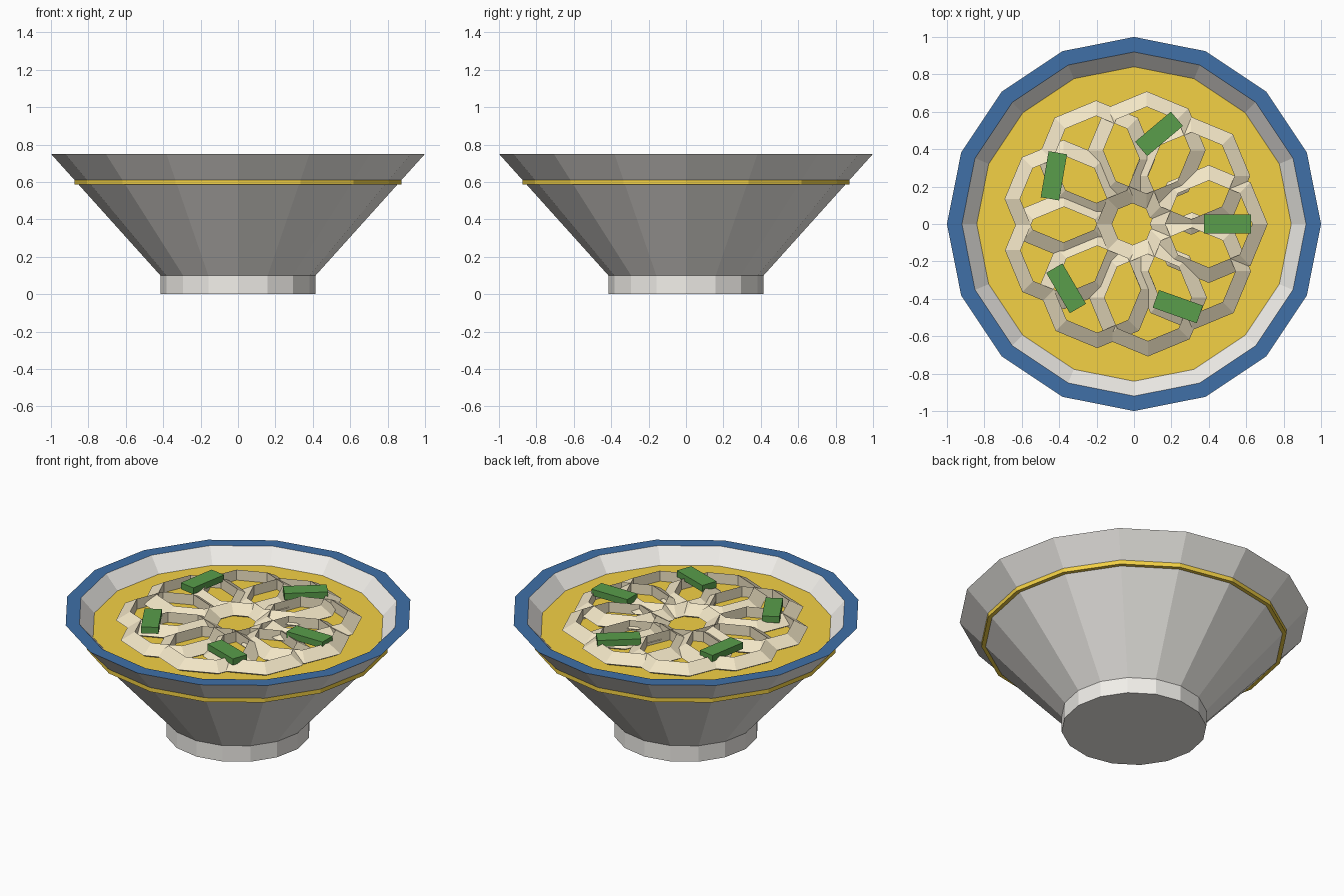
import bpy, bmesh
from math import cos, sin, pi

if "Cube" in bpy.data.objects:
    bpy.data.objects.remove(bpy.data.objects["Cube"])

SIDES = 16


def material(name, rgb):
    m = bpy.data.materials.new(name)
    m.diffuse_color = (*rgb, 1)
    m.use_nodes = True
    m.node_tree.nodes["Principled BSDF"].inputs["Base Color"].default_value = m.diffuse_color
    return m


def lathe(name, profile, mat=None, sides=SIDES):
    """Revolve (radius, z) points around z; radius 0 closes the surface."""
    bm = bmesh.new()
    rings = []
    for r, z in profile:
        if r == 0:
            rings.append([bm.verts.new((0, 0, z))] * sides)
        else:
            rings.append([bm.verts.new((r * cos(2 * pi * i / sides), r * sin(2 * pi * i / sides), z))
                          for i in range(sides)])
    for a, b in zip(rings, rings[1:]):
        for i in range(sides):
            j = (i + 1) % sides
            corners = list(dict.fromkeys((a[i], a[j], b[j], b[i])))
            bm.faces.new(corners)
    # merge the flat fans into single n-gon caps
    centres = [v for v in bm.verts if v.co.xy.length < 1e-6]
    bmesh.ops.dissolve_verts(bm, verts=centres)
    mesh = bpy.data.meshes.new(name)
    bm.to_mesh(mesh)
    bm.free()
    ob = bpy.data.objects.new(name, mesh)
    bpy.context.collection.objects.link(ob)
    if mat:
        mesh.materials.append(mat)
    return ob


white = material("ceramic_white", (0.88, 0.86, 0.82))
blue = material("glaze_blue", (0.05, 0.16, 0.39))
yellow = material("broth_yellow", (0.9, 0.64, 0.06))
cream = material("noodle_cream", (0.88, 0.78, 0.56))
green = material("onion_green", (0.1, 0.34, 0.07))

# Bowl: foot and outer wall, with the inner wall parallel to the outer one
lathe("bowl", [(0, 0), (0.415, 0), (0.415, 0.1), (1, 0.75)], white)
lathe("bowl_inside", [(0.92, 0.75), (0.38, 0.15), (0, 0.15)], white)

# Flat painted rim
lathe("rim", [(1, 0.75), (0.92, 0.75)], blue)

# Broth disc, whose lower edge pokes through the wall
lathe("broth", [(0, 0.585), (0.875, 0.585), (0.875, 0.662), (0, 0.662)], yellow)

# Overlapping noodle loops
for i in range(9):
    a = 0.7 * i
    bpy.ops.mesh.primitive_torus_add(major_segments=8, minor_segments=3,
                                     major_radius=0.26, minor_radius=0.055,
                                     location=(0.4 * cos(a), 0.4 * sin(a), 0.68))
    ob = bpy.context.object
    ob.name = f"noodle_{i + 1}"
    ob.data.materials.append(cream)
    ob.data.shade_flat()

# Onion strips scattered on top
for i in range(5):
    a = 1.3 * i
    bpy.ops.mesh.primitive_cube_add(size=1, location=(0.5 * cos(a), 0.5 * sin(a), 0.73),
                                    rotation=(0, 0, 0.7 * i))
    ob = bpy.context.object
    ob.name = f"onion_strip_{i + 1}"
    ob.scale = (0.25, 0.1, 0.04)
    ob.data.materials.append(green)
